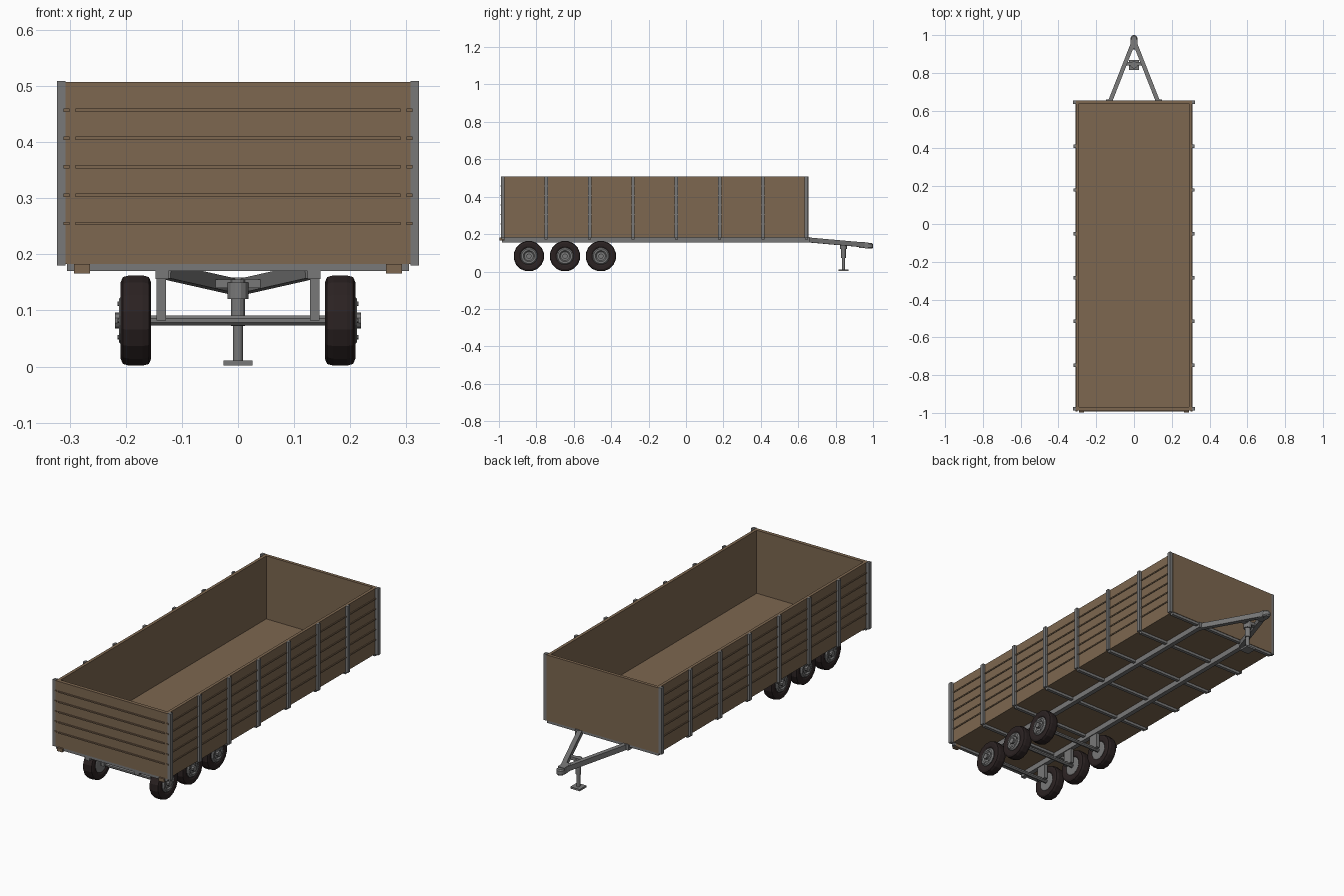
import bpy, bmesh, math
from mathutils import Vector, Matrix

if "Cube" in bpy.data.objects:
    bpy.data.objects.remove(bpy.data.objects["Cube"])


def mat(name, col):
    m = bpy.data.materials.new(name)
    m.diffuse_color = (*col, 1)
    m.use_nodes = True
    m.node_tree.nodes["Principled BSDF"].inputs["Base Color"].default_value = m.diffuse_color
    return m


WOOD = mat("brown_wood", (0.205, 0.136, 0.080))
STEEL = mat("grey_steel", (0.19, 0.19, 0.19))
RUBBER = mat("dark_rubber", (0.024, 0.016, 0.016))


def finish(bm, name, m):
    bmesh.ops.recalc_face_normals(bm, faces=bm.faces)
    me = bpy.data.meshes.new(name)
    bm.to_mesh(me)
    bm.free()
    me.materials.append(m)
    ob = bpy.data.objects.new(name, me)
    bpy.context.collection.objects.link(ob)
    return ob


def box(name, m, x0, x1, y0, y1, z0, z1):
    bm = bmesh.new()
    c = Vector(((x0 + x1) / 2, (y0 + y1) / 2, (z0 + z1) / 2))
    bmesh.ops.create_cube(bm, size=1, matrix=Matrix.Translation(c) @ Matrix.Diagonal((x1 - x0, y1 - y0, z1 - z0, 1)))
    return finish(bm, name, m)


def beam(name, m, a, b, w, h):
    """Rectangular bar from a to b, upright section."""
    a, b = Vector(a), Vector(b)
    d = (b - a).normalized()
    s = d.cross(Vector((0, 0, 1))).normalized()
    u = s.cross(d)
    rot = Matrix((s, d, u)).transposed().to_4x4()
    bm = bmesh.new()
    bmesh.ops.create_cube(bm, size=1, matrix=Matrix.Translation((a + b) / 2) @ rot @ Matrix.Diagonal((w, (b - a).length, h, 1)))
    return finish(bm, name, m)


def lathe(name, m, profile, n, centre, side=1, axis='X'):
    """Turn (along, radius) points round the x or z axis."""
    bm = bmesh.new()
    rings = []
    for t, r in profile:
        ring = []
        for i in range(n):
            a = 2 * math.pi * (i + 0.5) / n
            p, q = r * math.cos(a), r * math.sin(a)
            v = (t * side, p, q) if axis == 'X' else (p, q, t)
            ring.append(bm.verts.new(Vector(v) + Vector(centre)))
        rings.append(ring)
    for r0, r1 in zip(rings, rings[1:]):
        for i in range(n):
            bm.faces.new((r0[i], r0[(i + 1) % n], r1[(i + 1) % n], r1[i]))
    bm.faces.new(rings[0])
    bm.faces.new(rings[-1])
    return finish(bm, name, m)


# Cargo box
box("floor", WOOD, -0.305, 0.305, -0.98, 0.65, 0.183, 0.195)
box("tailgate", WOOD, -0.307, 0.307, -0.988, -0.97, 0.183, 0.507)
box("front_wall", WOOD, -0.307, 0.307, 0.638, 0.654, 0.183, 0.507)
for s in (-1, 1):
    xs = sorted((s * 0.292, s * 0.307))
    box("side_wall", WOOD, *xs, -0.975, 0.645, 0.183, 0.507)

# Battens on the tailgate and sides
for k in range(5):
    z = 0.255 + k * 0.0505
    box("tailgate_batten", WOOD, -0.29, 0.29, -0.993, -0.985, z - 0.003, z + 0.003)
    for s in (-1, 1):
        box("side_batten", WOOD, *sorted((s * 0.3, s * 0.311)), -0.992, 0.652, z - 0.003, z + 0.003)

# Side posts with a cross member beneath each pair
for i in range(8):
    y = -0.979 + i * 0.2318
    end = i in (0, 7)
    for s in (-1, 1):
        box("corner_post" if end else "side_post", STEEL, *sorted((s * 0.307, s * (0.323 if end else 0.319))),
            y - 0.009, y + 0.009, 0.180, 0.509)
    box("cross_member", STEEL, -0.305, 0.305, y - 0.008, y + 0.008, 0.170, 0.184)

# Chassis rails, rear blocks and drawbar
for s in (-1, 1):
    box("chassis_rail", STEEL, *sorted((s * 0.124, s * 0.147)), -0.985, 0.66, 0.156, 0.184)
    box("rear_block", WOOD, *sorted((s * 0.264, s * 0.292)), -0.997, -0.97, 0.166, 0.183)
    beam("drawbar_arm", STEEL, (s * 0.130, 0.64, 0.170), (s * 0.006, 0.955, 0.142), 0.022, 0.026)

# Coupler
beam("coupler", STEEL, (0, 0.925, 0.143), (0, 0.975, 0.139), 0.036, 0.032)
lathe("coupler_head", STEEL, [(0.122, 0.014), (0.128, 0.019), (0.146, 0.019), (0.152, 0.014)], 12, (0, 0.981, 0), 1, 'Z')

# Parking jack
box("jack_bracket", STEEL, -0.045, 0.045, 0.838, 0.858, 0.140, 0.155)
lathe("jack_sleeve", STEEL, [(0.072, 0.013), (0.155, 0.013)], 12, (0, 0.842, 0), 1, 'Z')
lathe("jack_collar", STEEL, [(0.120, 0.019), (0.150, 0.019)], 12, (0, 0.842, 0), 1, 'Z')
lathe("jack_leg", STEEL, [(0.008, 0.009), (0.08, 0.009)], 12, (0, 0.842, 0), 1, 'Z')
box("jack_foot", STEEL, -0.026, 0.026, 0.816, 0.868, 0.002, 0.011)

# Axles with wheels and hangers
TYRE = [(-0.020, 0.044), (-0.026, 0.054), (-0.027, 0.070), (-0.023, 0.079), (-0.012, 0.082),
        (0.012, 0.082), (0.023, 0.079), (0.027, 0.070), (0.026, 0.054), (0.020, 0.044)]
for y in (-0.84, -0.647, -0.455):
    c = 0.082
    lathe("axle", STEEL, [(-0.218, 0.010), (0.218, 0.010)], 8, (0, y, c))
    for s in (-1, 1):
        w = (s * 0.182, y, c)
        lathe("tyre", RUBBER, TYRE, 16, w, s)
        lathe("rim", STEEL, [(-0.024, 0.040), (-0.022, 0.046), (0.024, 0.046), (0.030, 0.040), (0.030, 0.030), (0.024, 0.024)], 16, w, s)
        lathe("hub_cap", STEEL, [(0.0, 0.014), (0.037, 0.014)], 10, w, s)
        for k in range(6):
            a = k * math.pi / 3
            lathe("wheel_nut", STEEL, [(0.025, 0.004), (0.033, 0.004)], 6,
                  (w[0], y + 0.034 * math.cos(a), c + 0.034 * math.sin(a)), s)
        box("axle_hanger", STEEL, *sorted((s * 0.128, s * 0.145)), y - 0.026, y + 0.026, c, 0.16)
